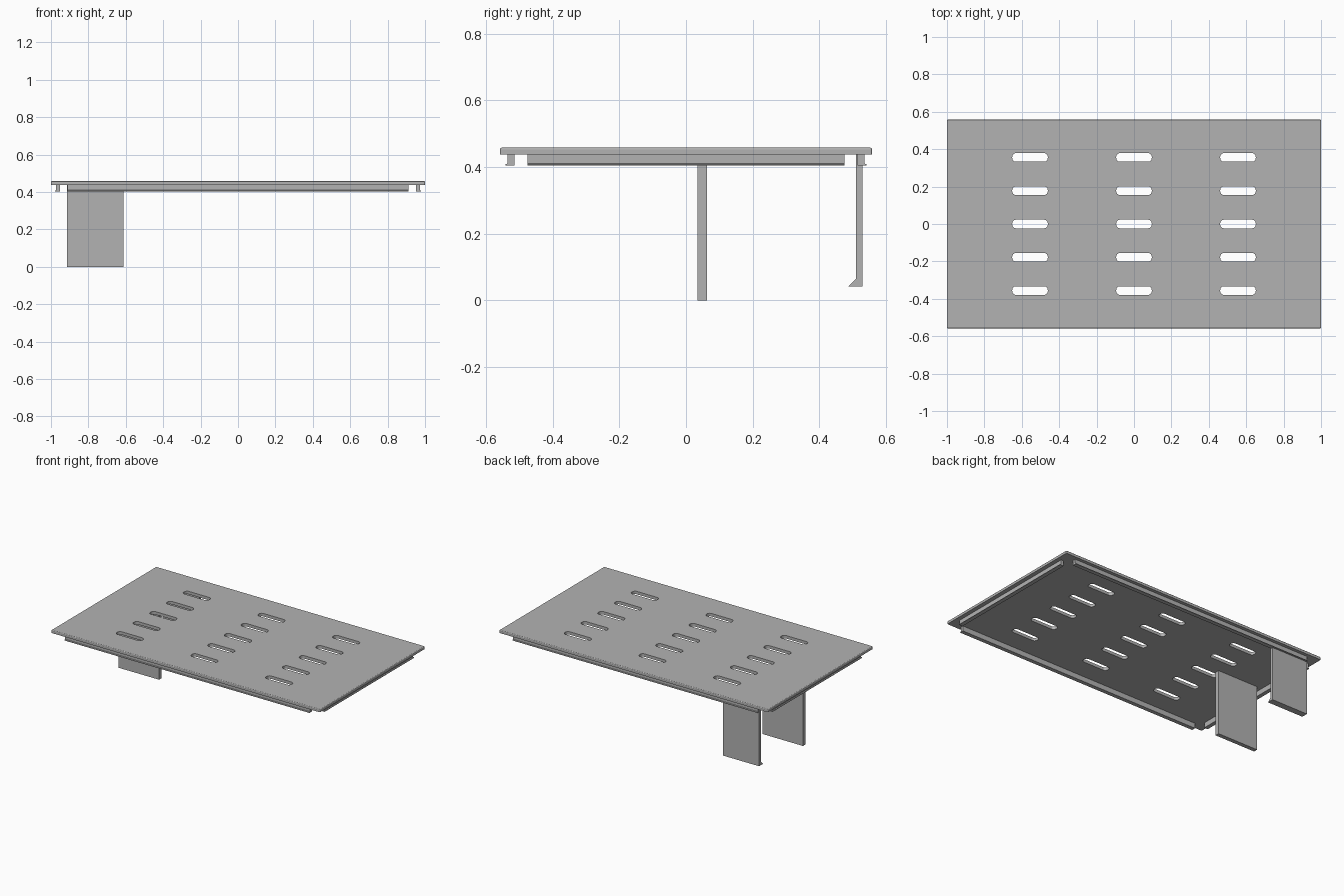
import bpy
import bmesh
import math

cube = bpy.data.objects.get("Cube")
if cube:
    bpy.data.objects.remove(cube, do_unlink=True)

# Single flat grey
grey = bpy.data.materials.new("plain grey")
grey.use_nodes = True
GREY = (0.45, 0.45, 0.45, 1)
grey.diffuse_color = GREY
grey.node_tree.nodes["Principled BSDF"].inputs["Base Color"].default_value = GREY


def add_object(name, bm):
    bmesh.ops.recalc_face_normals(bm, faces=bm.faces[:])
    mesh = bpy.data.meshes.new(name)
    bm.to_mesh(mesh)
    bm.free()
    mesh.materials.append(grey)
    obj = bpy.data.objects.new(name, mesh)
    bpy.context.collection.objects.link(obj)
    return obj


def extrude_outline(bm, points, step):
    """Make a prism from a closed outline pushed along step."""
    face = bm.faces.new([bm.verts.new(p) for p in points])
    out = bmesh.ops.extrude_face_region(bm, geom=[face])
    moved = [g for g in out["geom"] if isinstance(g, bmesh.types.BMVert)]
    bmesh.ops.translate(bm, verts=moved, vec=step)


def prism(name, profile, x0, x1):
    """Prism along x from a (y, z) profile."""
    bm = bmesh.new()
    extrude_outline(bm, [(x0, y, z) for y, z in profile], (x1 - x0, 0, 0))
    return add_object(name, bm)


HALF_Y = 0.558
PLATE_LOW, PLATE_TOP = 0.438, 0.458

# Top plate with softened upper rim
bm = bmesh.new()
extrude_outline(bm, [(-1, -HALF_Y, PLATE_LOW), (1, -HALF_Y, PLATE_LOW),
                     (1, HALF_Y, PLATE_LOW), (-1, HALF_Y, PLATE_LOW)],
                (0, 0, PLATE_TOP - PLATE_LOW))
rim = [e for e in bm.edges if max(v.co.z for v in e.verts) > PLATE_LOW + 0.01]
bmesh.ops.bevel(bm, geom=rim, offset=0.005, segments=3, profile=0.5, affect='EDGES')
plate = add_object("top_plate", bm)


# Rounded slots cut through the plate
def slot_outline(cx, cy, half_w=0.095, half_h=0.023, r=0.02, steps=6):
    points = []
    for quarter, (sx, sy) in enumerate([(1, 1), (-1, 1), (-1, -1), (1, -1)]):
        for i in range(steps + 1):
            a = math.pi / 2 * (quarter + i / steps)
            points.append((cx + sx * (half_w - r) + r * math.cos(a),
                           cy + sy * (half_h - r) + r * math.sin(a), 0.4))
    return points


bm = bmesh.new()
for column in (-1, 0, 1):
    for row in range(-2, 3):
        extrude_outline(bm, slot_outline(column * 0.556, row * 0.178), (0, 0, 0.1))
cutter = add_object("slot_cutter", bm)
cutter.hide_render = True

cut = plate.modifiers.new("slots", 'BOOLEAN')
cut.operation = 'DIFFERENCE'
cut.solver = 'EXACT'
cut.object = cutter
bpy.context.view_layer.objects.active = plate
bpy.ops.object.modifier_apply(modifier=cut.name)
bpy.data.objects.remove(cutter, do_unlink=True)


# Lipped rails under the four edges
def rail(name, outer, length, angle):
    low, lip = 0.404, 0.41
    profile = [(-outer + 0.006, PLATE_LOW), (-outer + 0.027, PLATE_LOW),
               (-outer + 0.027, low), (-outer, low),
               (-outer, lip - 0.002), (-outer + 0.006, lip)]
    obj = prism(name, profile, -length, length)
    obj.rotation_euler.z = angle


rail("front_rail", 0.542, 0.912, 0)
rail("back_rail", 0.542, 0.912, math.pi)
rail("left_rail", 0.978, 0.475, math.pi / 2)
rail("right_rail", 0.978, 0.475, -math.pi / 2)

# Flat panel hanging below the middle
prism("middle_panel", [(0.035, 0), (0.063, 0), (0.063, PLATE_LOW), (0.035, PLATE_LOW)],
      -0.915, -0.612)

# Back panel with a hooked lower edge
prism("back_panel", [(0.53, 0.042), (0.53, PLATE_LOW), (0.51, PLATE_LOW),
                     (0.51, 0.065), (0.487, 0.042)], -0.915, -0.645)
